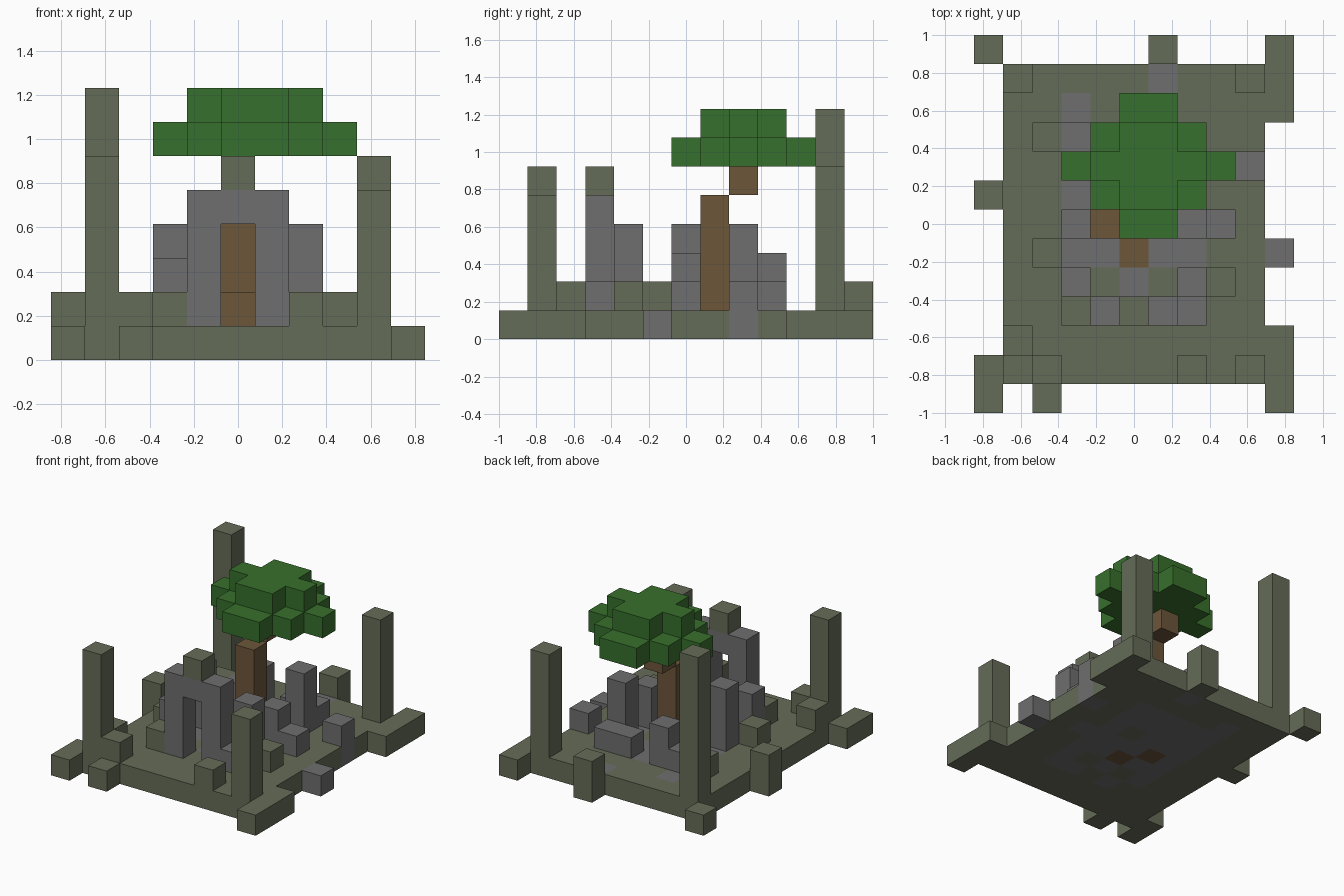
import bpy
import bmesh
from mathutils import Vector

if "Cube" in bpy.data.objects:
    bpy.data.objects.remove(bpy.data.objects["Cube"])

CELL = 2 / 13
ORIGIN = Vector((-5.5, -6.5, 0))


def make_material(name, rgb):
    mat = bpy.data.materials.new(name)
    mat.use_nodes = True
    colour = (*rgb, 1)
    mat.diffuse_color = colour
    mat.node_tree.nodes["Principled BSDF"].inputs["Base Color"].default_value = colour
    return mat


MATERIALS = {
    "o": make_material("mossy_stone", (0.13, 0.15, 0.095)),
    "g": make_material("grey_stone", (0.157, 0.157, 0.157)),
    "b": make_material("bark", (0.15, 0.092, 0.042)),
    "l": make_material("leaves", (0.039, 0.162, 0.026)),
}
KEYS = list(MATERIALS)

# Ground plan, back row first
GROUND = """
o.....o...o
.ooooogoooo
.oogooooooo
.oogggggoo.
.oogggggog.
ooogggogoo.
.oogbggggo.
.ooggbggoog
.oogogogoo.
.ooogoggoo.
.oooooooooo
ooooooooooo
o.o.......o
"""

# Tree crown layers, back row first
CROWN_LOW = """
...........
...........
.....oo....
....oooo...
...oooooo..
....oooo...
.....oo....
...........
...........
...........
...........
...........
...........
""".replace("o", "l")
CROWN_TOP = """
...........
...........
...........
.....ll....
....llll...
.....ll....
...........
...........
...........
...........
...........
...........
...........
"""


def layer(plan, z):
    rows = plan.split()[::-1]
    return {(x, y, z): key for y, row in enumerate(rows)
            for x, key in enumerate(row) if key != "."}


def column(x, y, top, key, bottom=1):
    return {(x, y, z): key for z in range(bottom, top)}


def columns(key, *places):
    cells = {}
    for x, y, top in places:
        cells.update(column(x, y, top, key))
    return cells


parts = {
    "ground": layer(GROUND, 0),
    "corner_pillars": columns("o", (1, 1, 6), (9, 1, 5), (1, 11, 8), (9, 11, 6)),
    "mossy_blocks": columns("o", (1, 2, 2), (2, 1, 2), (7, 1, 2), (3, 3, 2), (8, 4, 2),
                            (2, 5, 2), (0, 7, 2), (2, 9, 2), (6, 12, 2)),
    "ruined_walls": columns("g", (7, 3, 2), (3, 4, 3), (7, 4, 4), (3, 6, 4), (7, 6, 3),
                            (8, 6, 2), (7, 8, 4), (9, 8, 2), (3, 9, 2), (4, 9, 3),
                            (6, 9, 2), (7, 9, 2)),
    "archway": {**columns("g", (4, 3, 5), (6, 3, 5)), **column(5, 3, 5, "g", 4)},
    "archway_cap": column(5, 3, 6, "o", 5),
    "roots": columns("b", (4, 6, 2), (5, 6, 2)),
    "trunk": {**column(5, 7, 5, "b"), **column(5, 8, 6, "b", 5)},
    "tree_crown": {**layer(CROWN_LOW, 6), **layer(CROWN_TOP, 7)},
}
occupied = {cell for cells in parts.values() for cell in cells}


def build_part(name, cells):
    """Join the cells into one shell that has only its exposed faces."""
    bm = bmesh.new()
    used = sorted({KEYS.index(key) for key in cells.values()})
    for cell, key in cells.items():
        centre = Vector(cell) + Vector((0.5, 0.5, 0.5)) + ORIGIN
        for axis in range(3):
            for sign in (-1, 1):
                normal = Vector((0, 0, 0))
                normal[axis] = sign
                neighbour = tuple(int(c + n) for c, n in zip(cell, normal))
                if neighbour in occupied:
                    continue
                u = Vector((0, 0, 0))
                u[(axis + 1) % 3] = 0.5
                v = normal.cross(u)
                middle = centre + normal / 2
                corners = [middle + u + v, middle - u + v, middle - u - v, middle + u - v]
                face = bm.faces.new([bm.verts.new(c * CELL) for c in corners])
                face.material_index = used.index(KEYS.index(key))
    bmesh.ops.remove_doubles(bm, verts=bm.verts, dist=0.001)
    mesh = bpy.data.meshes.new(name)
    for index in used:
        mesh.materials.append(MATERIALS[KEYS[index]])
    bm.to_mesh(mesh)
    bm.free()
    obj = bpy.data.objects.new(name, mesh)
    bpy.context.collection.objects.link(obj)


for part_name, part_cells in parts.items():
    build_part(part_name, part_cells)
